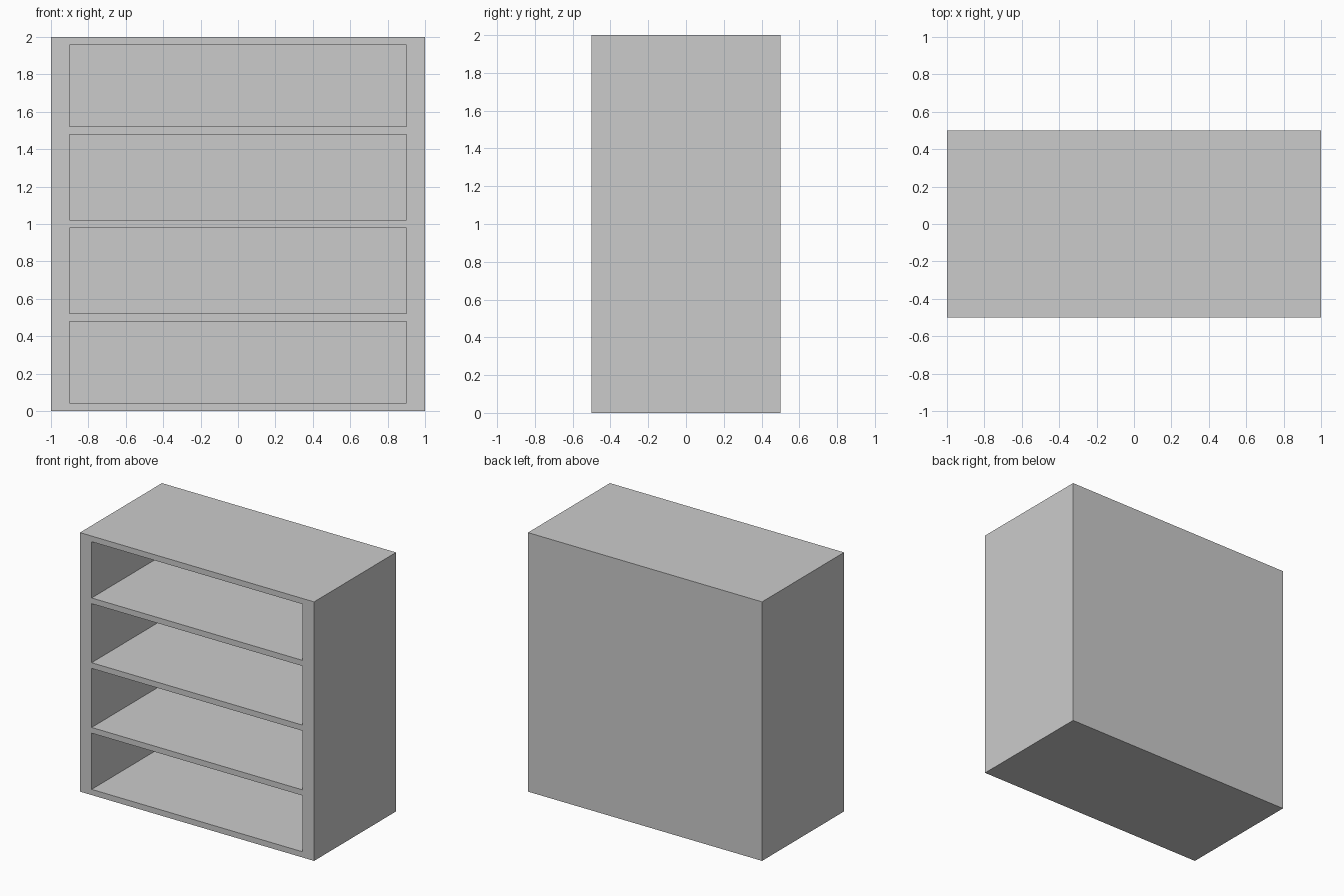
import bpy

if "Cube" in bpy.data.objects:
    bpy.data.objects.remove(bpy.data.objects["Cube"])

WIDTH, DEPTH, HEIGHT = 2.0, 1.0, 2.0
SIDE, BOARD, BACK = 0.1, 0.044, 0.05
BAYS = 4


def box(name, x, y, z):
    """Box from (min, max) ranges on each axis."""
    ranges = (x, y, z)
    bpy.ops.mesh.primitive_cube_add(size=1, location=[(a + b) / 2 for a, b in ranges])
    ob = bpy.context.object
    ob.name = name
    ob.scale = [b - a for a, b in ranges]
    bpy.ops.object.transform_apply(location=True, rotation=False, scale=True)
    return ob


# Solid carcass of the shelf unit
cabinet = box("shelf_cabinet", (-WIDTH / 2, WIDTH / 2), (-DEPTH / 2, DEPTH / 2), (0, HEIGHT))

# Open bays between the shelves, cut in from the front
pitch = HEIGHT / BAYS
for i in range(BAYS):
    low = i * pitch + (BOARD if i == 0 else BOARD / 2)
    high = (i + 1) * pitch - (BOARD if i == BAYS - 1 else BOARD / 2)
    cutter = box(f"bay_cutter_{i + 1}", (-WIDTH / 2 + SIDE, WIDTH / 2 - SIDE),
                 (-DEPTH / 2 - 0.1, DEPTH / 2 - BACK), (low, high))
    bpy.context.view_layer.objects.active = cabinet
    cut = cabinet.modifiers.new("bay", 'BOOLEAN')
    cut.operation, cut.solver, cut.object = 'DIFFERENCE', 'EXACT', cutter
    bpy.ops.object.modifier_apply(modifier=cut.name)
    bpy.data.objects.remove(cutter, do_unlink=True)
